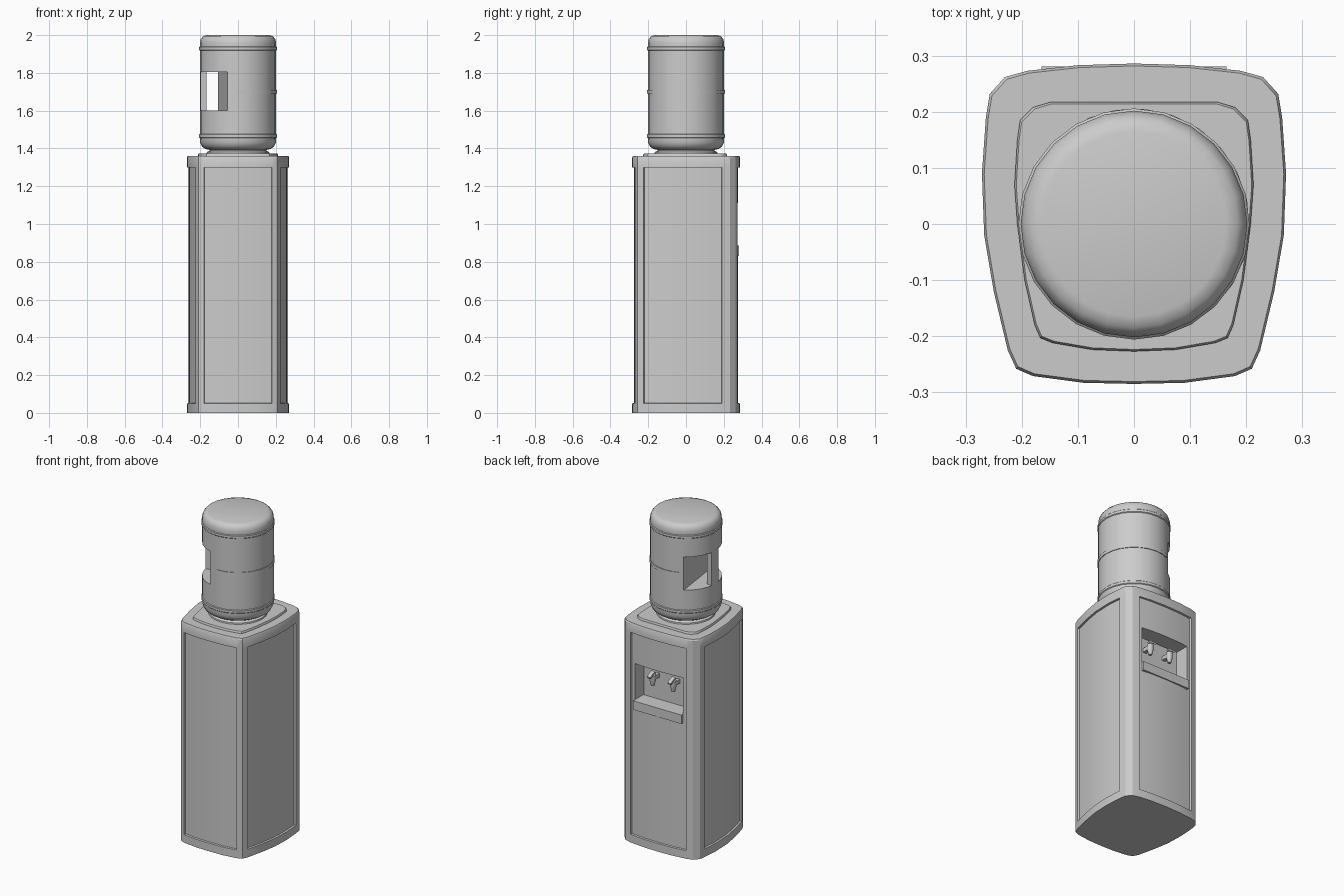
import bpy, bmesh
from math import sin, cos, pi, radians

if "Cube" in bpy.data.objects:
    bpy.data.objects.remove(bpy.data.objects["Cube"])


def finish(name, bm, smooth=True, angle=35):
    bmesh.ops.recalc_face_normals(bm, faces=bm.faces)
    me = bpy.data.meshes.new(name)
    bm.to_mesh(me)
    bm.free()
    ob = bpy.data.objects.new(name, me)
    bpy.context.collection.objects.link(ob)
    for o in bpy.context.selected_objects:
        o.select_set(False)
    ob.select_set(True)
    bpy.context.view_layer.objects.active = ob
    if smooth:
        bpy.ops.object.shade_smooth_by_angle(angle=radians(angle))
    return ob


def loft(rings):
    """Closed solid through equal-length rings of 3D points."""
    bm = bmesh.new()
    vs = [[bm.verts.new(p) for p in r] for r in rings]
    n = len(vs[0])
    for a, b in zip(vs, vs[1:]):
        for i in range(n):
            j = (i + 1) % n
            bm.faces.new((a[i], a[j], b[j], b[i]))
    bm.faces.new(vs[0][::-1])
    bm.faces.new(vs[-1])
    return bm


def lathe(profile, seg, cx=0, cy=0):
    return loft([[(cx + r * cos(2 * pi * i / seg), cy + r * sin(2 * pi * i / seg), z)
                  for i in range(seg)] for r, z in profile])


def box(name, x0, x1, y0, y1, z0, z1):
    return finish(name, loft([[(x0, y0, z), (x1, y0, z), (x1, y1, z), (x0, y1, z)]
                              for z in (z0, z1)]), False)


def arc_block(name, r0, r1, a0, a1, z0, z1, n):
    ang = [radians(a0 + (a1 - a0) * i / n) for i in range(n + 1)]
    return finish(name, loft([[(r * cos(a), r * sin(a), z)
                               for r, z in ((r0, z0), (r1, z0), (r1, z1), (r0, z1))]
                              for a in ang]))


def cut(ob, cutter):
    m = ob.modifiers.new("cut", 'BOOLEAN')
    m.operation = 'DIFFERENCE'
    m.solver = 'EXACT'
    m.object = cutter
    bpy.context.view_layer.objects.active = ob
    bpy.ops.object.modifier_move_to_index(modifier=m.name, index=0)
    bpy.ops.object.modifier_apply(modifier=m.name)
    bpy.data.objects.remove(cutter)


def mirrored(half):
    """Right half outline, from front to back, mirrored across x = 0."""
    return half + [(-x, y) for x, y in reversed(half) if x > 0]


def ring(pts, z, s=1.0):
    return [(x * s, y * s, z) for x, y in pts]


# cabinet: bowed outline with a recessed panel on each side
outline = mirrored([(0, -.285), (.09, -.283), (.18, -.271), (.21, -.258), (.225, -.225),
                    (.25, -.12), (.267, -.02), (.271, .09), (.264, .19), (.257, .232),
                    (.23, .262), (.19, .273), (.1, .283), (0, .286)])
bm = loft([ring(outline, 0), ring(outline, .05), ring(outline, 1.30),
           ring(outline, 1.352), ring(outline, 1.36, .985)])
bm.normal_update()


def side_of(f):
    c = f.calc_center_median()
    if abs(c.z - .675) > .01:
        return None
    if abs(c.x) < .15:
        return 'front' if c.y < 0 else 'back'
    if -.2 < c.y < .17:
        return 'left' if c.x < 0 else 'right'
    return None


bmesh.ops.recalc_face_normals(bm, faces=bm.faces)
groups = {}
for f in bm.faces:
    groups.setdefault(side_of(f), []).append(f)
for k in ('front', 'back', 'left', 'right'):
    bmesh.ops.inset_region(bm, faces=groups[k], thickness=.002, depth=-.011,
                           use_boundary=True, use_even_offset=True)
cabinet = finish("cabinet", bm, True, 30)

# dispensing alcove in the back panel
cut(cabinet, box("alcove_cutter", -.165, .165, .175, .35, .88, 1.11))
box("drip_tray", -.165, .165, .18, .281, .83, .885)

# two taps
for s, side in ((-1, "left"), (1, "right")):
    x = .07 * s
    box(side + "_tap_stem", x - .012, x + .012, .17, .225, 1.02, 1.044)
    finish(side + "_tap_spout", lathe([(.011, .985), (.013, 1.0), (.018, 1.015),
                                       (.018, 1.05), (.012, 1.058)], 12, x, .225))
    finish(side + "_tap_lever", loft([[(x - .012, y, z), (x + .012, y, z),
                                       (x + .012, y + .004, z + .01), (x - .012, y + .004, z + .01)]
                                      for y, z in ((.215, 1.062), (.235, 1.056), (.26, 1.04))]))

# top plate and bottle collar
plate = mirrored([(0, -.227), (.075, -.224), (.145, -.212), (.167, -.203), (.177, -.18),
                  (.195, -.1), (.208, 0), (.213, .07), (.208, .15), (.203, .185),
                  (.18, .208), (.15, .217), (0, .217)])
finish("top_plate", loft([ring(plate, 1.35), ring(plate, 1.366), ring(plate, 1.372, .985)]))
finish("bottle_collar", lathe([(.168, 1.365), (.165, 1.38), (.15, 1.388), (.15, 1.41)], 24))

# bottle with raised bands
R = .202
prof = [(.15, 1.392), (.172, 1.397), (.19, 1.409), (.2, 1.43), (R, 1.452)]
for z in (1.455, 1.918):
    prof += [(R, z), (R + .004, z + .004), (R + .004, z + .018), (R, z + .022)]
prof += [(R, 1.96), (.197, 1.98), (.185, 1.994), (.165, 2.0)]
bottle = finish("bottle", lathe(prof, 24))

# grip opening, with the handle bar bridging it
slot = [(-.3, -.3), (-.042, -.3), (-.056, -.195), (-.105, .175), (-.122, .3), (-.3, .3)]
cut(bottle, finish("grip_cutter", loft([ring(slot, 1.6), ring(slot, 1.805)]), False))
arc_block("handle_bar", .168, R, 170, 190, 1.595, 1.81, 2)
arc_block("middle_band", R - .008, R + .004, -90, 114, 1.69, 1.71, 14)
